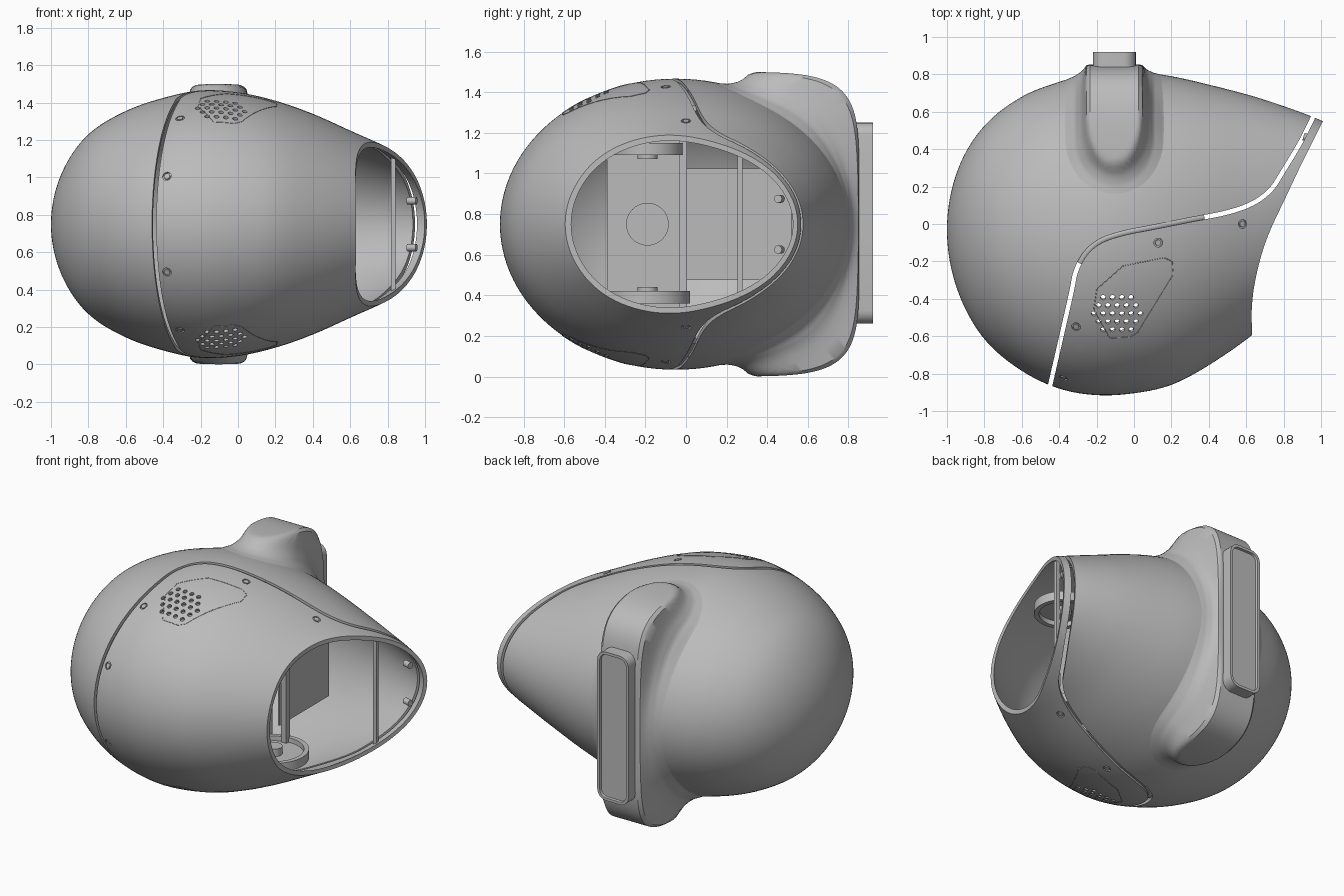
import bpy, bmesh, math
from mathutils import Vector, Matrix

if "Cube" in bpy.data.objects:
    bpy.data.objects.remove(bpy.data.objects["Cube"], do_unlink=True)

MID = 0.75  # height of the symmetry plane
SKIN = 0.02  # shell thickness

GREY = bpy.data.materials.new("shell grey")
GREY.use_nodes = True
GREY.diffuse_color = (.5, .5, .5, 1)
GREY.node_tree.nodes["Principled BSDF"].inputs["Base Color"].default_value = (.5, .5, .5, 1)


def finish(name, bm, smooth=True):
    me = bpy.data.meshes.new(name)
    bm.to_mesh(me)
    bm.free()
    ob = bpy.data.objects.new(name, me)
    bpy.context.collection.objects.link(ob)
    me.materials.append(GREY)
    if smooth:
        shade(ob)
    return ob


def activate(ob):
    bpy.ops.object.select_all(action='DESELECT')
    ob.select_set(True)
    bpy.context.view_layer.objects.active = ob


def shade(ob):
    activate(ob)
    bpy.ops.object.shade_smooth_by_angle(angle=math.radians(35))


def boolean(ob, cutter, operation):
    cutter.hide_render = True
    mod = ob.modifiers.new("cut", 'BOOLEAN')
    mod.operation, mod.solver, mod.object = operation, 'EXACT', cutter
    activate(ob)
    bpy.ops.object.modifier_apply(modifier="cut")
    bpy.data.objects.remove(cutter, do_unlink=True)
    shade(ob)


def interp(ts, rows, t):
    """Smooth Hermite interpolation of vector rows at parameter t."""
    n = len(ts)
    k = max(i for i in range(n - 1) if ts[i] <= t or i == 0)
    slope = lambda i: (rows[min(i + 1, n - 1)] - rows[max(i - 1, 0)]) / (ts[min(i + 1, n - 1)] - ts[max(i - 1, 0)])
    w = ts[k + 1] - ts[k]
    s = (t - ts[k]) / w
    return (rows[k] * (1 + 2 * s) * (1 - s) ** 2 + slope(k) * w * s * (1 - s) ** 2
            + rows[k + 1] * s * s * (3 - 2 * s) + slope(k + 1) * w * s * s * (s - 1))


def smooth_path(pts, per=5):
    rows = [Vector(p) for p in pts]
    ts = list(range(len(rows)))
    return [interp(ts, rows, i / per) for i in range((len(rows) - 1) * per + 1)]


# Body stations: x, lowest y, highest y, half height
BODY = [(-1, -.03, -.03, 0), (-.93, -.39, .32, .3), (-.8, -.615, .525, .48), (-.6, -.785, .68, .605),
        (-.4, -.88, .76, .675), (-.2, -.915, .81, .715), (0, -.905, .815, .705), (.2, -.86, .79, .66),
        (.4, -.755, .745, .59), (.63, -.595, .685, .487), (.8, -.44, .63, .41), (.95, -.2, .575, .325),
        (1.1, .1, .51, .2)]
STATION = [math.sqrt(b[0] + 1) for b in BODY]
ROWS = [Vector(b[1:]) for b in BODY]


def section(x):
    lo, hi, h = interp(STATION, ROWS, math.sqrt(max(x + 1, 0)))
    return (lo + hi) / 2, (hi - lo) / 2, h


def surface(x, y, side):
    """Point and outward normal of the body skin above or below (x, y)."""
    def z(px, py):
        c, a, h = section(px)
        return h * math.sqrt(max(0, 1 - ((py - c) / a) ** 2))
    e = .004
    zx = (z(x + e, y) - z(x - e, y)) / (2 * e)
    zy = (z(x, y + e) - z(x, y - e)) / (2 * e)
    return Vector((x, y, MID + side * z(x, y))), Vector((-zx, -zy, side * 1)).normalized()


def loft_body(bm, inner, seg=112, steps=80):
    rings = []
    for i in range(steps + 1):
        x = (.02 + (STATION[-1] - .02) * i / steps) ** 2 - 1
        c, a, h = section(x)
        if inner:
            a, h, x = a - SKIN * min(1, a / .3), h - SKIN * min(1, h / .3), x * (1 - SKIN)
        rings.append([bm.verts.new((x, c + a * math.cos(2 * math.pi * j / seg),
                                    MID + h * math.sin(2 * math.pi * j / seg))) for j in range(seg)])
    faces = [bm.faces.new((p[j], p[(j + 1) % seg], q[(j + 1) % seg], q[j]))
             for p, q in zip(rings, rings[1:]) for j in range(seg)]
    faces += [bm.faces.new(rings[0]), bm.faces.new(rings[-1])]
    bmesh.ops.recalc_face_normals(bm, faces=faces)
    if inner:
        bmesh.ops.reverse_faces(bm, faces=faces)


def shell_part(name, outline):
    """Hollow body kept only inside an outline extruded upward."""
    bm = bmesh.new()
    loft_body(bm, False)
    loft_body(bm, True)
    ob = finish(name, bm, smooth=False)
    bm = bmesh.new()
    face = bm.faces.new([bm.verts.new((p[0], p[1], -.5)) for p in outline])
    top = bmesh.ops.extrude_face_region(bm, geom=[face])["geom"]
    bmesh.ops.translate(bm, verts=[v for v in top if isinstance(v, bmesh.types.BMVert)], vec=(0, 0, 2.5))
    bmesh.ops.recalc_face_normals(bm, faces=bm.faces)
    boolean(ob, finish("cutter", bm, smooth=False), 'INTERSECT')
    return ob


def box(name, loc, size):
    bm = bmesh.new()
    bmesh.ops.create_cube(bm, size=1, matrix=Matrix.Translation(loc) @ Matrix.Diagonal((*size, 1)))
    return finish(name, bm, smooth=False)


def discs(name, spots, depth, seg=20):
    """Short cylinders given as (point, axis, radius)."""
    bm = bmesh.new()
    for p, n, r in spots:
        m = Matrix.Translation(p) @ Vector(n).to_track_quat('Z', 'Y').to_matrix().to_4x4()
        bmesh.ops.create_cone(bm, cap_ends=True, segments=seg, radius1=r, radius2=r, depth=depth, matrix=m)
    return finish(name, bm)


def tube(name, pts, radius, cyclic):
    cu = bpy.data.curves.new(name, 'CURVE')
    cu.dimensions, cu.bevel_depth, cu.bevel_resolution = '3D', radius, 1
    sp = cu.splines.new('POLY')
    sp.points.add(len(pts) - 1)
    sp.use_cyclic_u = cyclic
    for q, p in zip(sp.points, pts):
        q.co = (*p, 1)
    cu.materials.append(GREY)
    bpy.context.collection.objects.link(bpy.data.objects.new(name, cu))


# Front and rear shells, parted by a curved seam
opening = smooth_path([(.63, -1.2), (.63, -.6), (.63, -.45), (.645, -.32), (.68, -.17), (.73, -.03),
                       (.81, .14), (.9, .33), (1.0, .53), (1.05, .63)])
seam = smooth_path([(1.0, .63), (.965, .56), (.9, .43), (.81, .28), (.74, .175), (.64, .1), (.5, .05),
                    (.3, .01), (.1, -.03), (-.05, -.06), (-.17, -.1), (-.25, -.165), (-.3, -.26),
                    (-.33, -.4), (-.44, -.88), (-.5, -1.15)])
rear_edge = []
for i, p in enumerate(seam):
    d = (seam[min(i + 1, len(seam) - 1)] - seam[max(i - 1, 0)]).normalized()
    rear_edge.append(p + Vector((d.y, -d.x)) * .024)
front = shell_part("front_shell", opening + seam)
shell_part("rear_shell", rear_edge + [(-1.3, -1.2), (-1.3, 1.2), (.97, 1.2)])

# Raised arch blended into the rear shell
FADE = [0, .13, .15, .165, .18, .21, .26, .3, .9]
LIFT = [1, 1, .92, .55, .36, .15, .02, -.04, -.04]


def lift(d):
    k = max(i for i in range(len(FADE) - 1) if FADE[i] <= d)
    return LIFT[k] + (LIFT[k + 1] - LIFT[k]) * (d - FADE[k]) / (FADE[k + 1] - FADE[k])


bm = bmesh.new()
cols, steps, ARCH_X = 60, 150, -.105
grid = []
for i in range(cols + 1):
    x = ARCH_X + .3 * (2 * i / cols - 1)
    c, a, h = section(x)
    line = []
    for j in range(steps + 1):
        t = math.radians(-86 + 172 * j / steps)
        cy, sz = math.cos(t), math.sin(t)
        low = 1 / math.hypot(cy / a, sz / h) - .004
        high = ((cy / (.853 - c)) ** 6 + (abs(sz) / .75) ** 6) ** (-1 / 6)
        d = math.hypot(x - ARCH_X, .85 * min(0, c + low * cy - .45))
        r = low + (high - low) * lift(d)
        line.append(bm.verts.new((x, c + r * cy, MID + r * sz)))
    grid.append(line)
for p, q in zip(grid, grid[1:]):
    for j in range(steps):
        bm.faces.new((p[j], q[j], q[j + 1], p[j + 1]))
bmesh.ops.recalc_face_normals(bm, faces=bm.faces)
if sum(f.normal.y for f in bm.faces) < 0:
    bmesh.ops.reverse_faces(bm, faces=bm.faces)
finish("rear_arch", bm)

# Rounded back plate with a sunken face
bm = bmesh.new()
bmesh.ops.create_cube(bm, size=1, matrix=Matrix.Translation((ARCH_X, .875, .755)) @ Matrix.Diagonal((.23, .09, .99, 1)))
edges = [e for e in bm.edges if abs(e.verts[0].co.y - e.verts[1].co.y) > .05]
bmesh.ops.bevel(bm, geom=edges, offset=.065, segments=6, affect='EDGES', profile=.5)
back = max(bm.faces, key=lambda f: f.calc_center_median().y)
bmesh.ops.inset_region(bm, faces=[back], thickness=.018)
bmesh.ops.inset_region(bm, faces=[back], thickness=.003, depth=-.015)
finish("back_plate", bm)

# Screws, vents and seam gaskets, mirrored on the upper and lower halves
sockets, heads, vents = [], [], []
PANEL = [(.16, -.18), (.205, -.2), (.21, -.27), (.02, -.58), (-.02, -.605), (-.13, -.61), (-.215, -.46),
         (-.2, -.35), (-.06, -.225)]
outline = [Vector(a).lerp(Vector(b), k / 6) for a, b in zip(PANEL, PANEL[1:] + PANEL[:1]) for k in range(6)]
for side, label in ((1, "upper"), (-1, "lower")):
    for x, y in ((.13, -.1), (.58, 0), (-.31, -.55), (-.38, -.825)):
        p, n = surface(x, y, side)
        sockets.append((p, n, .024))
        heads.append((p - n * .006, n, .016))
    for j in range(7):
        for i in range(7):
            x, y = -.24 + .05 * i + .025 * (j % 2), -.35 - .043 * j
            if math.hypot(x + .09, y + .48) < .127:
                vents.append((*surface(x, y, side), .014))
    tube(label + "_vent_outline", [surface(*p, side)[0] for p in outline], .002, True)
    gasket = []
    for p, q in zip(seam, rear_edge):
        if -.29 < p.x < .42:
            spot, n = surface(*((p + q) / 2), side)
            gasket.append(spot - n * .03)
    tube(label + "_seam_gasket", gasket, .02, False)
boolean(front, discs("socket_cutter", sockets, .02), 'DIFFERENCE')
boolean(front, discs("vent_cutter", vents, .1, 12), 'DIFFERENCE')
discs("screw_heads", heads, .012)
discs("rim_clips", [((.93, .46, MID + s * .125), (1, -.3, 0), .02) for s in (-1, 1)], .05)

# Inner mount: posts, panel, bracket and two turntables
box("outer_post", (.83, .265, MID), (.025, .025, .72))
box("inner_post", (.36, -.015, MID), (.04, .04, 1.1))
box("inner_panel", (.3, .26, MID), (.012, .52, .55))
box("bracket", (.24, -.195, MID), (.03, .39, .84))
hub = (.26, -.19, MID)
for name, radius, depth in (("hub_base", .105, .02), ("hub_ring", .095, .03), ("hub_centre", .056, .04)):
    discs(name, [(hub, (1, 0, 0), radius)], depth, 40)
turns = [k * math.pi / 4 for k in range(8)]
discs("bracket_bolts", [((.256, -.19 + .16 * math.cos(t), MID + .16 * math.sin(t)), (1, 0, 0), .012)
                        for t in turns], .006, 12)
for name, z, r, up in (("upper_turntable", 1.12, .175, -1), ("lower_turntable", .39, .21, 1)):
    bm = bmesh.new()
    bmesh.ops.create_cone(bm, cap_ends=True, segments=48, radius1=r, radius2=r, depth=.06,
                          matrix=Matrix.Translation((.4, -.19, z)))
    cap = max((f for f in bm.faces if len(f.verts) > 4), key=lambda f: f.normal.z * up)
    bmesh.ops.inset_region(bm, faces=[cap], thickness=.03)
    bmesh.ops.inset_region(bm, faces=[cap], thickness=.002, depth=-.03)
    finish(name, bm)
discs("turntable_knobs", [((.4, -.19, z), (0, 0, 1), .05) for z in (1.1, .41)], .06, 24)
